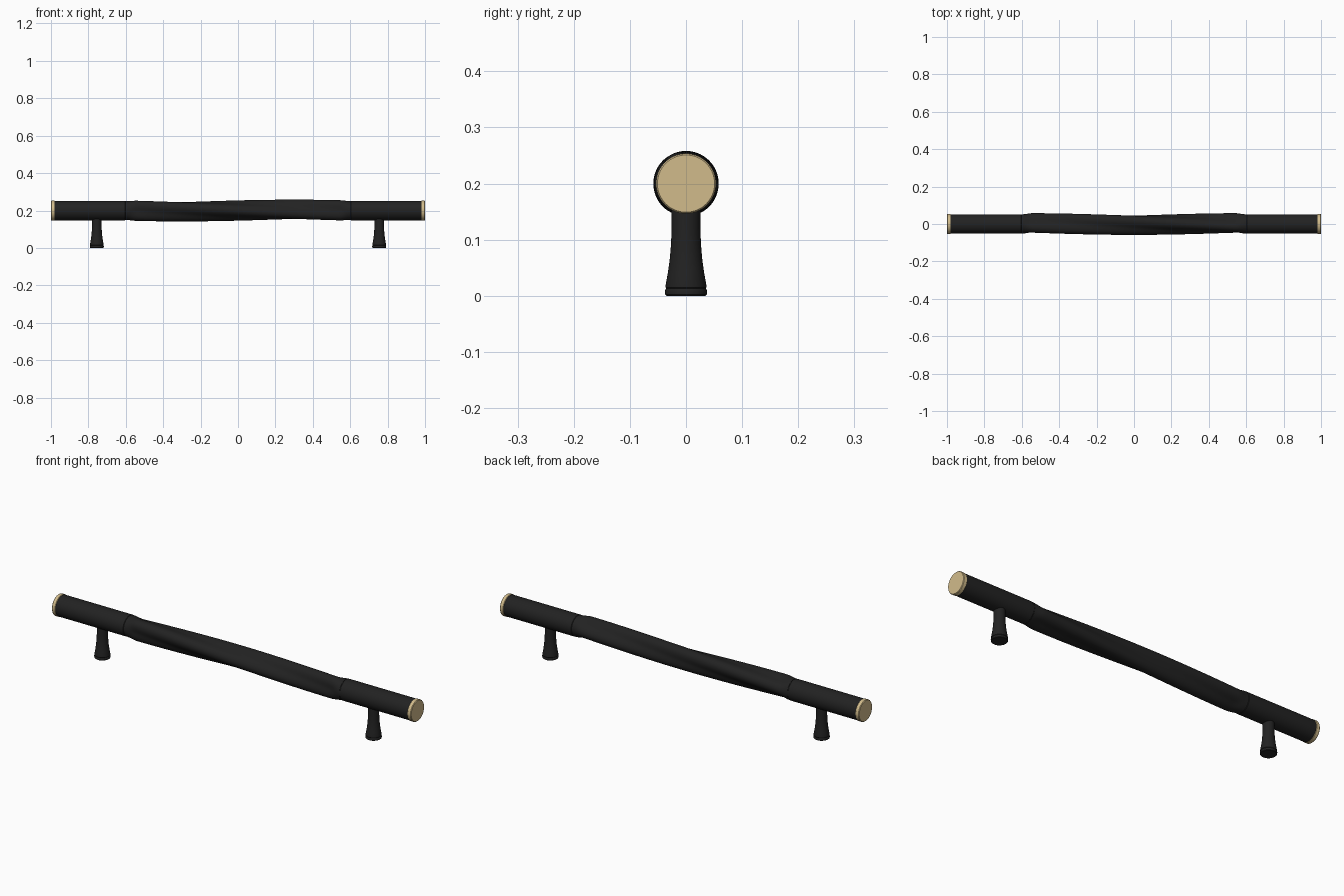
import bpy, bmesh
from math import sin, cos, pi, radians
from mathutils import Matrix

if "Cube" in bpy.data.objects:
    bpy.data.objects.remove(bpy.data.objects["Cube"])

BAR_Z = 0.2      # height of the bar axis
GRIP = 0.6       # half length of the twisted grip


def material(name, color):
    m = bpy.data.materials.new(name)
    m.use_nodes = True
    m.diffuse_color = color
    m.node_tree.nodes["Principled BSDF"].inputs["Base Color"].default_value = color
    return m


black = material("matte black", (0.016, 0.016, 0.016, 1))
brass = material("pale brass", (0.64, 0.5, 0.26, 1))


def loft(name, stations, radius, mat, matrix, sides=64):
    """Skin rings along local z; radius(i, angle) gives each ring's outline."""
    bm = bmesh.new()
    rings = []
    for i, h in enumerate(stations):
        ring = []
        for k in range(sides):
            a = 2 * pi * k / sides
            r = radius(i, a)
            ring.append(bm.verts.new((r * cos(a), r * sin(a), h)))
        rings.append(ring)
    for low, high in zip(rings, rings[1:]):
        for k in range(sides):
            n = (k + 1) % sides
            bm.faces.new((low[k], low[n], high[n], high[k]))
    bm.faces.new(rings[0][::-1])
    bm.faces.new(rings[-1])
    bm.transform(matrix)
    bmesh.ops.recalc_face_normals(bm, faces=bm.faces)
    mesh = bpy.data.meshes.new(name)
    bm.to_mesh(mesh)
    bm.free()
    mesh.materials.append(mat)
    obj = bpy.data.objects.new(name, mesh)
    bpy.context.collection.objects.link(obj)
    bpy.ops.object.select_all(action='DESELECT')
    obj.select_set(True)
    bpy.context.view_layer.objects.active = obj
    bpy.ops.object.shade_smooth_by_angle(angle=radians(35))
    return obj


def turned(name, profile, mat, matrix):
    """Round part from (height, radius) pairs."""
    return loft(name, [p[0] for p in profile], lambda i, a: profile[i][1], mat, matrix)


# Local z -> world x, local x -> world y, local y -> world z
along_x = Matrix(((0, 0, 1, 0), (1, 0, 0, 0), (0, 1, 0, BAR_Z), (0, 0, 0, 1)))

# Three-lobed grip, twisting a third of a turn and blending to round at its ends
steps = 96
grip_x = [GRIP * (2 * i / steps - 1) for i in range(steps + 1)]


def grip_radius(i, a):
    x = grip_x[i]
    t = min(1, (GRIP - abs(x)) / 0.06)
    blend = t * t * (3 - 2 * t)
    twist = radians(120) * x / (2 * GRIP)
    lobed = 0.0508 - 0.0074 * cos(3 * (a - twist))
    return 0.0515 * (1 - blend) + lobed * blend


loft("twisted_grip", grip_x, grip_radius, black, along_x, 96)

# Round bar ends, brass caps and flared posts on both sides
bar = [(0.596, 0.05), (0.602, 0.05), (0.604, 0.052), (0.981, 0.052)]
cap = [(0.98, 0.052), (0.982, 0.0535), (0.997, 0.0535), (1.0, 0.051)]
post = [(0, 0.035), (0.002, 0.037), (0.009, 0.0375), (0.012, 0.036), (0.013, 0.035),
        (0.015, 0.0365), (0.018, 0.0365), (0.04, 0.0325), (0.065, 0.029),
        (0.09, 0.0268), (0.12, 0.0255), (0.17, 0.0255)]
for side, sign in (("left", 1), ("right", -1)):
    flip = Matrix.Diagonal((sign, 1, 1, 1))
    turned(side + "_bar_end", bar, black, flip @ along_x)
    turned(side + "_end_cap", cap, brass, flip @ along_x)
    turned(side + "_post", post, black, Matrix.Translation((sign * 0.755, 0, 0)))
